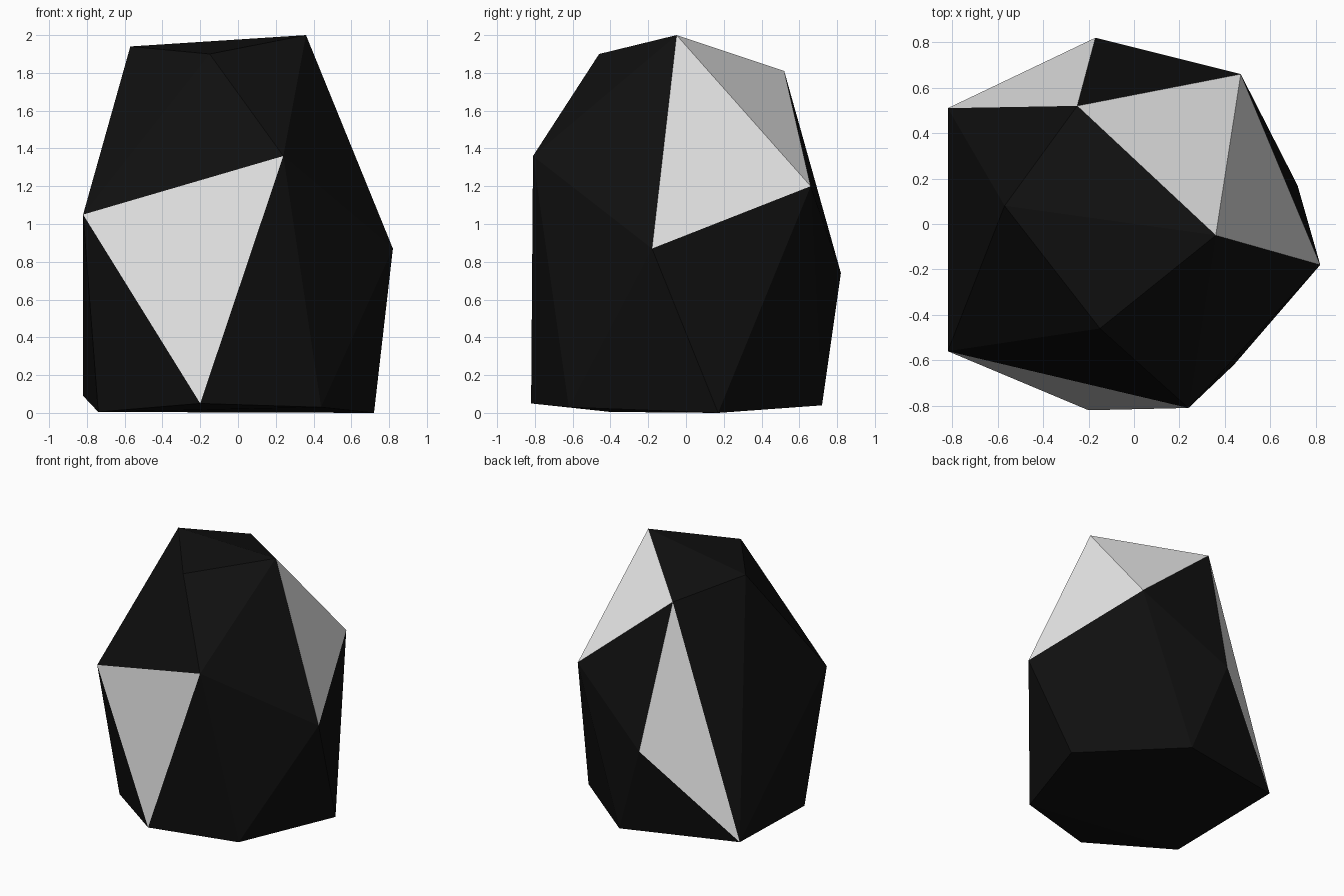
import bpy
import bmesh

cube = bpy.data.objects.get("Cube")
if cube:
    bpy.data.objects.remove(cube, do_unlink=True)


def make_material(name, value):
    mat = bpy.data.materials.new(name)
    mat.use_nodes = True
    colour = (value, value, value, 1.0)
    mat.diffuse_color = colour
    mat.node_tree.nodes["Principled BSDF"].inputs["Base Color"].default_value = colour
    return mat


# Corner points of the faceted rock
corners = {
    "peak": (0.36, -0.05, 2.0),
    "left_crown": (-0.57, 0.08, 1.94),
    "front_crown": (-0.15, -0.46, 1.90),
    "back_crown": (-0.25, 0.52, 1.81),
    "front_shoulder": (0.24, -0.81, 1.36),
    "back_shoulder": (0.47, 0.66, 1.20),
    "left_side": (-0.82, -0.56, 1.05),
    "right_side": (0.82, -0.18, 0.87),
    "back_side": (-0.17, 0.82, 0.74),
    "front_foot": (-0.20, -0.82, 0.05),
    "right_front_foot": (0.44, -0.62, 0.03),
    "right_foot": (0.72, 0.17, 0.0),
    "back_foot": (0.07, 0.72, 0.04),
    "left_back_foot": (-0.82, 0.51, 0.09),
    "left_foot": (-0.74, -0.40, 0.005),
}

# Facets that carry the pale colour, each named by its three corners
pale_facets = [
    {"left_side", "front_shoulder", "front_foot"},
    {"peak", "right_side", "back_shoulder"},
    {"peak", "back_shoulder", "back_crown"},
    {"back_crown", "back_side", "left_back_foot"},
    {"right_foot", "back_foot", "left_back_foot"},
]

# Wrap the corners in a convex skin of flat triangles
bm = bmesh.new()
names = {bm.verts.new(co): name for name, co in corners.items()}
bmesh.ops.convex_hull(bm, input=bm.verts[:])
bmesh.ops.recalc_face_normals(bm, faces=bm.faces[:])

# Paint the facets
for face in bm.faces:
    face.smooth = False
    face.material_index = int({names[v] for v in face.verts} in pale_facets)

mesh = bpy.data.meshes.new("rock")
bm.to_mesh(mesh)
bm.free()
mesh.materials.append(make_material("black stone", 0.005))
mesh.materials.append(make_material("pale stone", 0.8))
rock = bpy.data.objects.new("rock", mesh)
bpy.context.collection.objects.link(rock)
